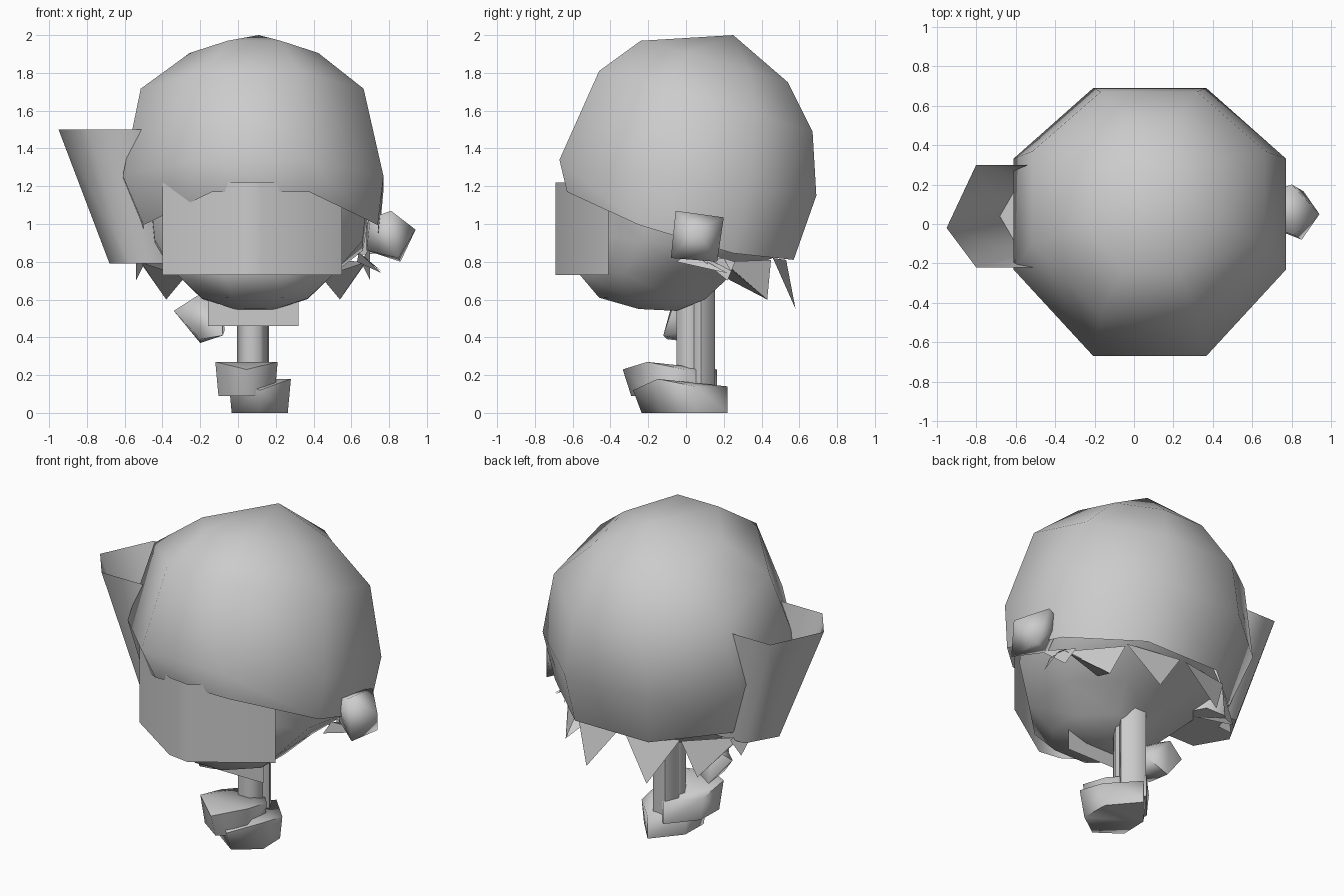
import bpy, bmesh, math
from mathutils import Vector

if "Cube" in bpy.data.objects:
    bpy.data.objects.remove(bpy.data.objects["Cube"])


def finish(name, bm, angle=60):
    bmesh.ops.recalc_face_normals(bm, faces=bm.faces)
    mesh = bpy.data.meshes.new(name)
    bm.to_mesh(mesh)
    bm.free()
    ob = bpy.data.objects.new(name, mesh)
    bpy.context.collection.objects.link(ob)
    bpy.ops.object.select_all(action='DESELECT')
    ob.select_set(True)
    bpy.context.view_layer.objects.active = ob
    if angle:
        bpy.ops.object.shade_smooth_by_angle(angle=math.radians(angle))
    return ob


def octagon(cx, half_w, yf, zf, yb, zb, shift=0.0, dip=0.0):
    """Octagon tilted so its front edge is (yf, zf) and its back edge (yb, zb).
    The side corners can be shifted back and lowered."""
    pts = []
    for k in range(8):
        a = math.radians(22.5 + 45 * k)
        u, v = [f / math.cos(math.radians(22.5)) for f in (math.cos(a), math.sin(a))]
        t = (v + 1) / 2
        side = 1 if abs(u) > 0.9 else 0
        pts.append(Vector((cx + half_w * u, yf + (yb - yf) * t + shift * side,
                           zf + (zb - zf) * t - dip * side)))
    return pts


def loft(name, rings, apex=None, close_start=False, close_end=False, angle=60):
    bm = bmesh.new()
    vs = [[bm.verts.new(p) for p in r] for r in rings]
    n = len(rings[0])
    for a, b in zip(vs, vs[1:]):
        for i in range(n):
            j = (i + 1) % n
            bm.faces.new((a[i], a[j], b[j], b[i]))
    if apex:
        tip = bm.verts.new(apex)
        for i in range(n):
            bm.faces.new((tip, vs[0][i], vs[0][(i + 1) % n]))
    if close_start:
        bm.faces.new(vs[0])
    if close_end:
        bm.faces.new(vs[-1])
    return finish(name, bm, angle)


def hull(name, pts, angle=75):
    bm = bmesh.new()
    for p in pts:
        bm.verts.new(p)
    bmesh.ops.convex_hull(bm, input=bm.verts[:])
    return finish(name, bm, angle)


def sheet(name, polys, angle=0):
    bm = bmesh.new()
    for poly in polys:
        bm.faces.new([bm.verts.new(p) for p in poly])
    bmesh.ops.remove_doubles(bm, verts=bm.verts[:], dist=0.0005)
    return finish(name, bm, angle)


# Large domed cap, tilted back and open underneath
loft("cap", [
    octagon(0.085, 0.34, -0.24, 1.97, 0.54, 1.75, 0.02),
    octagon(0.075, 0.59, -0.46, 1.81, 0.67, 1.49, 0.03),
    octagon(0.08, 0.69, -0.67, 1.34, 0.69, 1.15, 0.04, 0.03),
    octagon(0.12, 0.62, -0.63, 1.17, 0.57, 0.81, 0.03, 0.07),
], apex=(0.11, 0.25, 2.0))

# Head below the cap
loft("head", [
    octagon(0.11, 0.57, -0.50, 1.2, 0.54, 0.86),
    octagon(0.11, 0.55, -0.52, 0.95, 0.46, 0.82),
    octagon(0.09, 0.42, -0.57, 0.74, 0.25, 0.74),
    octagon(0.09, 0.28, -0.46, 0.61, 0.10, 0.60),
    octagon(0.09, 0.10, -0.25, 0.55, -0.05, 0.54),
], close_start=True, close_end=True)

# Folded face plate
fold = [(-0.40, -0.41), (-0.01, -0.67), (0.13, -0.69), (0.55, -0.41)]
sheet("face_plate", [[(*a, 0.73), (*b, 0.73), (*b, 1.22), (*a, 1.22)]
                     for a, b in zip(fold, fold[1:])], angle=70)

# Pointed locks hanging around the back rim, mirrored: two roots and a tip each
locks = []
for s in (-1, 1):
    for tri in [
        ((0.62, 0.00, 0.88), (0.57, 0.26, 0.80), (0.62, 0.22, 0.70)),
        ((0.60, 0.19, 0.80), (0.36, 0.45, 0.81), (0.46, 0.43, 0.60)),
        ((0.36, 0.46, 0.82), (0.02, 0.53, 0.81), (0.21, 0.58, 0.55)),
        ((0.60, 0.20, 0.80), (0.36, 0.20, 0.72), (0.46, 0.43, 0.60)),
    ]:
        locks.append([(0.08 + s * x, y, z) for x, y, z in tri])
sheet("hair_locks", locks)


# Flared six-sided tube on the side, open at the top
def hexagon(cx, cy, z, r):
    return [Vector((cx + r * math.cos(k * math.pi / 3),
                    cy + r * math.sin(k * math.pi / 3), z)) for k in range(6)]


rim = hexagon(-0.65, 0.04, 1.5, 0.30)
rim[3].y = -0.02
loft("side_tube", [rim, hexagon(-0.46, 0.04, 0.79, 0.22)], close_end=True, angle=65)

# Raised hand with small cuff shards
hull("raised_hand", [
    (0.94, 0.05, 0.97), (0.81, -0.055, 1.07), (0.80, 0.20, 1.035),
    (0.86, 0.165, 0.80), (0.85, -0.08, 0.82), (0.70, -0.02, 1.03),
    (0.68, 0.16, 1.0), (0.68, 0.04, 0.86)])
sheet("cuff_shards", [
    [(0.63, -0.05, 0.80), (0.64, 0.02, 0.85), (0.76, 0.22, 0.74)],
    [(0.64, 0.05, 0.85), (0.66, 0.2, 0.82), (0.76, 0.24, 0.75)]])

# Lowered hand
hull("lowered_hand", [
    (-0.34, 0.02, 0.54), (-0.20, -0.10, 0.39), (-0.20, 0.06, 0.37),
    (-0.08, -0.12, 0.41), (-0.07, 0.04, 0.44), (-0.20, -0.06, 0.63),
    (-0.22, 0.06, 0.60), (-0.09, -0.07, 0.56)])

# Flat collar panel under the chin
sheet("collar_panel", [[(-0.16, -0.2, 0.46), (0.32, -0.2, 0.46),
                        (0.32, -0.2, 0.60), (-0.16, -0.2, 0.60)]])

# Two legs and shoes, one a step ahead of the other
for side, x, y, r in (("left", 0.075, 0.02, 0.08), ("right", 0.08, 0.08, 0.085)):
    loft(side + "_leg", [hexagon(x, y, 0.70, r), hexagon(x, y, 0.14, r)],
         close_start=True, close_end=True)

outline = [(-0.16, 0.08), (-0.165, -0.12), (0.0, -0.25), (0.165, -0.12),
           (0.16, 0.08), (0.0, 0.25)]
for side, x, y, z0, toe, peak, heel in (("left", 0.045, -0.085, 0.09, 0.23, 0.27, 0.23),
                                        ("right", 0.115, -0.03, 0.0, 0.12, 0.18, 0.14)):
    heights = [heel, peak, toe, peak, heel, heel]
    top = [(x + px, y + py, h) for (px, py), h in zip(outline, heights)]
    sole = [(x + px * 0.9, y + (py * 0.82 if py < 0 else py), z0) for px, py in outline]
    hull(side + "_shoe", top + sole)
